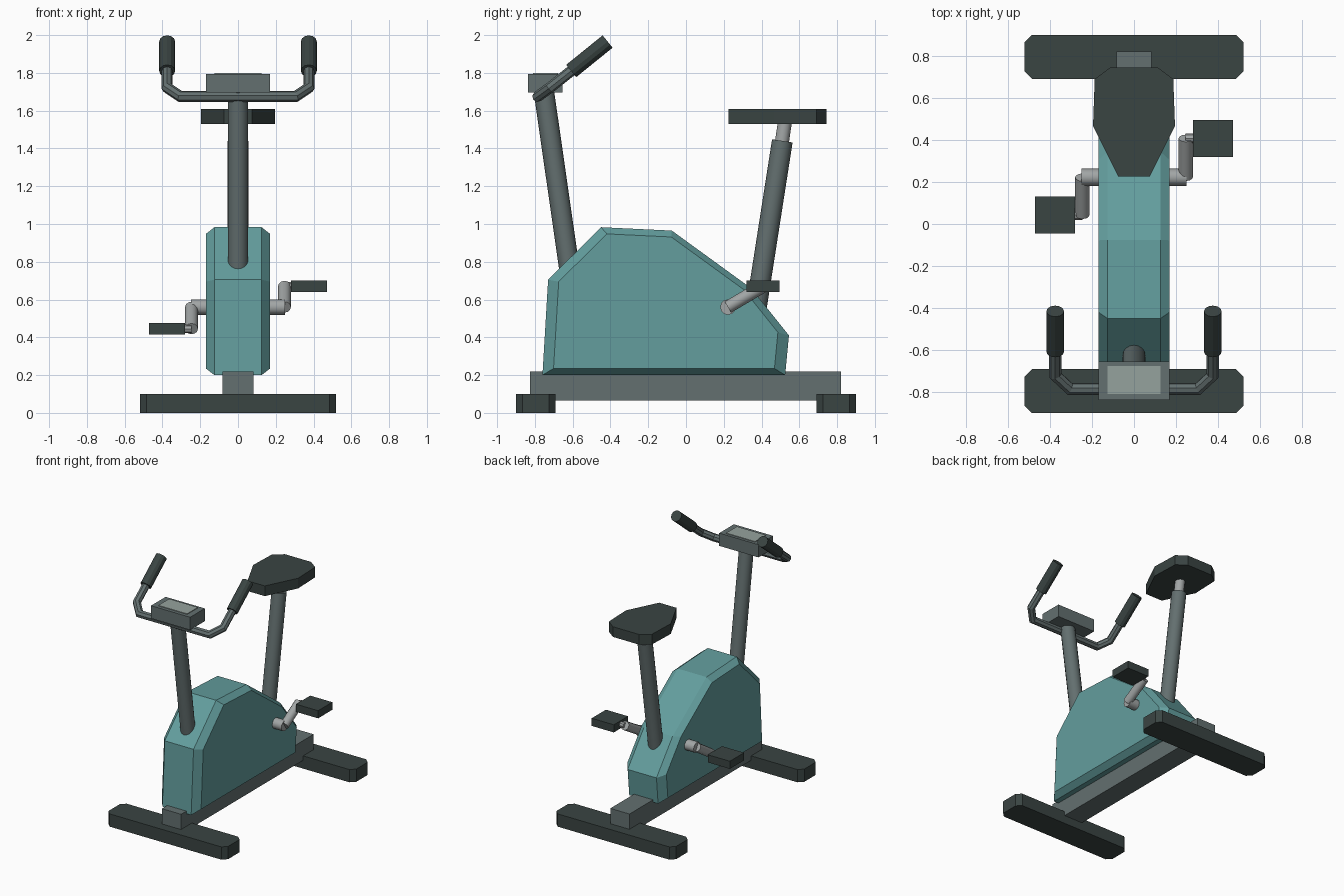
import bpy, bmesh
from mathutils import Vector

if "Cube" in bpy.data.objects:
    bpy.data.objects.remove(bpy.data.objects["Cube"])


def make_material(name, color):
    m = bpy.data.materials.new(name)
    m.use_nodes = True
    m.diffuse_color = (*color, 1)
    bsdf = next(n for n in m.node_tree.nodes if n.type == "BSDF_PRINCIPLED")
    bsdf.inputs["Base Color"].default_value = (*color, 1)
    return m


teal = make_material("teal_plastic", (0.125, 0.34, 0.34))
dark = make_material("dark_rubber", (0.042, 0.058, 0.055))
grey = make_material("grey_steel", (0.125, 0.16, 0.16))
metal = make_material("bright_metal", (0.36, 0.38, 0.38))
glass = make_material("pale_screen", (0.30, 0.36, 0.34))


def finish(name, bm, mat):
    bmesh.ops.recalc_face_normals(bm, faces=bm.faces[:])
    mesh = bpy.data.meshes.new(name)
    bm.to_mesh(mesh)
    bm.free()
    mesh.materials.append(mat)
    obj = bpy.data.objects.new(name, mesh)
    bpy.context.collection.objects.link(obj)
    return obj


def loft(name, rings, mat):
    """Skin a row of matching closed rings and cap both ends."""
    bm = bmesh.new()
    loops = [[bm.verts.new(p) for p in ring] for ring in rings]
    for a, b in zip(loops, loops[1:]):
        for i in range(len(a)):
            j = (i + 1) % len(a)
            bm.faces.new((a[i], a[j], b[j], b[i]))
    bm.faces.new(loops[0])
    bm.faces.new(loops[-1])
    return finish(name, bm, mat)


def slab(name, outline, z0, z1, mat):
    return loft(name, [[(x, y, z) for x, y in outline] for z in (z0, z1)], mat)


def box(name, x0, x1, y0, y1, z0, z1, mat):
    return slab(name, [(x0, y0), (x1, y0), (x1, y1), (x0, y1)], z0, z1, mat)


def tube(name, path, radius, mat, sides=12):
    """Round bar along a path, mitred at the bends."""
    pts = [Vector(p) for p in path]
    bm = bmesh.new()
    dirs = [(b - a).normalized() for a, b in zip(pts, pts[1:])]
    quat = dirs[0].to_track_quat("Z", "Y")
    circle = bmesh.ops.create_circle(bm, segments=sides, radius=radius)["verts"]
    ring = [quat @ v.co + pts[0] for v in circle]
    bm.free()
    rings = [ring]
    for i, d in enumerate(dirs):
        n = d + dirs[i + 1] if i + 1 < len(dirs) else d
        ring = [p + d * ((pts[i + 1] - p).dot(n) / d.dot(n)) for p in ring]
        rings.append(ring)
    return loft(name, rings, mat)


# Floor feet with clipped corners
for name, y in (("front_foot", -0.795), ("rear_foot", 0.795)):
    w, d, c = 0.52, 0.105, 0.035
    quarter = [(w, d - c), (w - c, d)]
    half = quarter + [(-x, v) for x, v in reversed(quarter)]
    outline = half + [(-x, -v) for x, v in half]
    slab(name, [(x, y + v) for x, v in outline], 0, 0.1, dark)

# Base beam
box("base_beam", -0.083, 0.083, -0.825, 0.82, 0.065, 0.22, grey)

# Drive housing: side profile, tapered in towards both flanks
profile = [(-0.76, 0.2), (-0.73, 0.705), (-0.45, 0.983), (-0.075, 0.965),
           (0.345, 0.66), (0.545, 0.41), (0.525, 0.2)]
center = Vector((-0.107, 0.59))
rings = []
for x, scale in ((-0.17, 0.91), (-0.125, 1), (0.125, 1), (0.17, 0.91)):
    flat = [center + (Vector(p) - center) * scale for p in profile]
    rings.append([(x, p.x, p.y) for p in flat])
loft("drive_housing", rings, teal)

# Posts
tube("front_post", [(0, -0.6, 0.64), (0, -0.755, 1.72)], 0.054, grey, 16)
tube("seat_post", [(0, 0.365, 0.51), (0, 0.51, 1.44)], 0.055, grey, 16)
tube("seat_slider", [(0, 0.5, 1.38), (0, 0.525, 1.55)], 0.037, metal)

# Saddle
right = [(0.075, 0.225), (0.195, 0.467), (0.187, 0.69), (0.113, 0.745)]
slab("saddle", right + [(-x, y) for x, y in reversed(right)], 1.53, 1.61, dark)

# Console and screen
box("console", -0.17, 0.17, -0.837, -0.655, 1.695, 1.795, grey)
box("console_screen", -0.125, 0.125, -0.81, -0.677, 1.793, 1.8, glass)

# Handlebar and grips
arm = [(0.305, -0.785, 1.675), (0.375, -0.72, 1.722), (0.375, -0.45, 1.935)]
mirrored = [(-x, y, z) for x, y, z in reversed(arm)]
tube("handlebar", mirrored + arm, 0.029, grey, 8)
for side, s in (("left", 1), ("right", -1)):
    tube(side + "_grip", [(s * 0.375, -0.608, 1.81), (s * 0.375, -0.415, 1.966)],
         0.042, dark)

# Crank axle, arms and pedals
tube("crank_axle", [(-0.25, 0.222, 0.56), (0.25, 0.222, 0.56)], 0.041, metal)
for side, s, y, z in (("left", 1, 0.408, 0.67), ("right", -1, 0.042, 0.445)):
    tube(side + "_crank_arm", [(s * 0.246, 0.222, 0.56), (s * 0.246, y, z)],
         0.034, metal)
    tube(side + "_pedal_spindle", [(s * 0.246, y, z), (s * 0.32, y, z)],
         0.022, metal, 8)
    x0, x1 = sorted((s * 0.28, s * 0.472))
    box(side + "_pedal", x0, x1, y - 0.088, y + 0.088, z - 0.03, z + 0.03, dark)

# Smooth the round posts and cranks, keeping their rims crisp
bpy.ops.object.select_all(action="DESELECT")
for obj in bpy.context.collection.objects:
    if obj.name.endswith(("_post", "_slider", "_axle", "_arm")):
        obj.select_set(True)
        bpy.context.view_layer.objects.active = obj
bpy.ops.object.shade_smooth_by_angle(angle=0.6)
